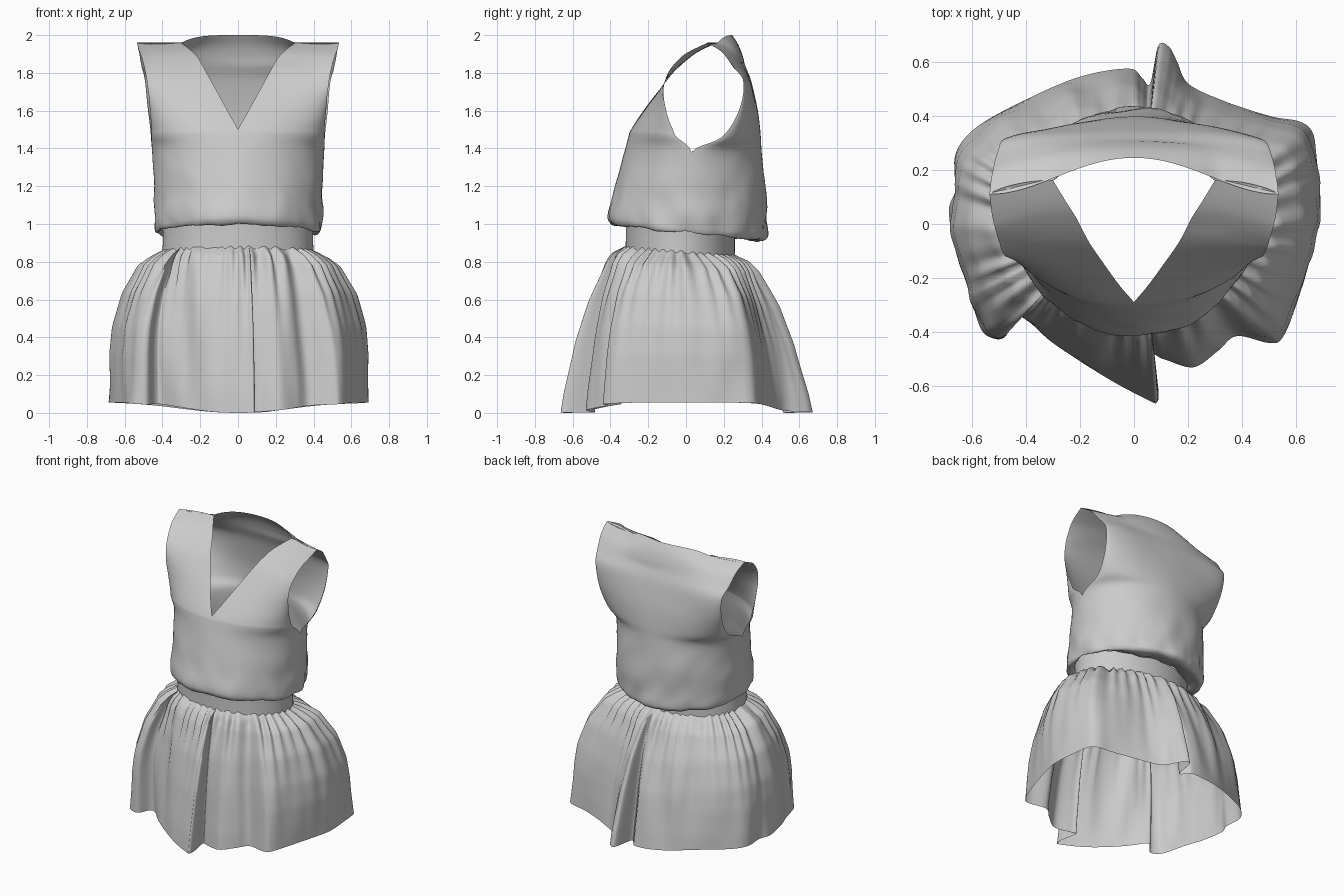
import bpy, bmesh, math
from mathutils import Vector, noise

if "Cube" in bpy.data.objects:
    bpy.data.objects.remove(bpy.data.objects["Cube"])


def catmull(pts, sub, closed=False):
    """Smoothly resample a list of equal-length tuples."""
    n, out = len(pts), []
    get = (lambda i: pts[i % n]) if closed else (lambda i: pts[min(max(i, 0), n - 1)])
    for i in range(n if closed else n - 1):
        for j in range(sub):
            t = j / sub
            out.append([0.5 * (2 * b + (c - a) * t + (2 * a - 5 * b + 4 * c - d) * t * t
                        + (3 * b - a - 3 * c + d) * t ** 3)
                        for a, b, c, d in zip(get(i - 1), get(i), get(i + 1), get(i + 2))])
    if not closed:
        out.append(list(pts[-1]))
    return out


def lerp_table(table, h):
    for (h0, v0), (h1, v1) in zip(table, table[1:]):
        if h <= h1:
            return v0 + (v1 - v0) * (h - h0) / (h1 - h0)
    return table[-1][1]


def add_grid(bm, rows, closed=False):
    vs = [[bm.verts.new(p) for p in row] for row in rows]
    n = len(vs[0])
    for a, b in zip(vs, vs[1:]):
        for j in range(n if closed else n - 1):
            k = (j + 1) % n
            bm.faces.new((a[j], a[k], b[k], b[j]))


def finish(bm, name):
    bmesh.ops.recalc_face_normals(bm, faces=bm.faces)
    me = bpy.data.meshes.new(name)
    bm.to_mesh(me)
    bm.free()
    ob = bpy.data.objects.new(name, me)
    bpy.context.collection.objects.link(ob)
    for p in me.polygons:
        p.use_smooth = True
    return ob


# Bodice: half panels, rows of (z, inner x, inner y, outer x, outer y, roundness)
lower = [(0.985, 0.40, -0.02), (0.955, 0.425, 0.0), (0.965, 0.44, 0.0),
         (1.02, 0.445, 0.01), (1.2, 0.445, 0.02), (1.38, 0.455, 0.03)]
front_y = [-0.32, -0.375, -0.405, -0.41, -0.37, -0.325]
back_y = [0.26, 0.36, 0.415, 0.43, 0.42, 0.40]
front = [(z, 0, y, x, yo, 0.5) for (z, x, yo), y in zip(lower, front_y)] + [
    (1.46, 0, -0.305, 0.46, -0.05, 0.55), (1.5, 0, -0.29, 0.46, -0.07, 0.55),
    (1.58, 0.045, -0.235, 0.465, -0.10, 0.6), (1.7, 0.11, -0.15, 0.475, -0.12, 0.7),
    (1.8, 0.165, -0.07, 0.49, -0.095, 0.8), (1.88, 0.212, 0.02, 0.51, -0.03, 0.8),
    (1.92, 0.25, 0.08, 0.525, 0.03, 0.8), (1.957, 0.30, 0.162, 0.535, 0.11, 0.8)]
back = [(z, 0, y, x, yo, 0.5) for (z, x, yo), y in zip(lower, back_y)] + [
    (1.46, 0, 0.395, 0.46, 0.19, 0.5), (1.6, 0, 0.38, 0.475, 0.28, 0.5),
    (1.75, 0, 0.35, 0.49, 0.305, 0.6), (1.83, 0, 0.32, 0.51, 0.25, 0.8),
    (1.91, 0, 0.285, 0.525, 0.19, 1.2), (1.96, 0, 0.245, 0.535, 0.11, 2.2)]

bm = bmesh.new()
COLS = 24
for table, is_back in ((front, False), (back, True)):
    for side in (1, -1):
        rows = []
        for z, xi, yi, xo, yo, k in catmull(table, 5):
            xi, row = max(xi, 0), []
            for j in range(COLS + 1):
                s = math.sin(math.pi / 2 * j / COLS)
                x = xi + (xo - xi) * s
                y = yo + (yi - yo) * max(1 - s * s, 0) ** k
                fade = min(max((1.3 - z) / 0.25, 0), 1)
                zz = z - 0.11 * y * fade
                if is_back and z > 1.85:      # raised back neckline
                    zz += 0.04 * (z - 1.85) / 0.11 * max(0, 1 - (x / 0.3) ** 4)
                row.append((side * x, y, zz))
            rows.append(row)
        add_grid(bm, rows)
bmesh.ops.remove_doubles(bm, verts=bm.verts, dist=0.002)
bmesh.ops.recalc_face_normals(bm, faces=bm.faces)
bm.normal_update()
# Soft cloth wrinkles, strongest near the gathered waist
for v, nrm in [(v, v.normal.copy()) for v in bm.verts]:
    c = v.co.copy()
    low = min(max((1.4 - c.z) / 0.4, 0), 1)
    w = 0.016 * low * noise.noise(Vector((c.x * 7, c.y * 7, c.z * 8 + c.x * 4)))
    w += 0.007 * low ** 2 * noise.noise(Vector((c.x * 20, c.y * 20, c.z * 8)))
    if c.z < 1.85:
        w += 0.006 * noise.noise(c * 4)
    v.co += nrm * w
finish(bm, "bodice")


# Waistband: plain tilted tube
def waist(a, r=1.0):
    return 0.40 * r * math.cos(a), -0.03 + 0.29 * r * math.sin(a)


bm = bmesh.new()
rows = []
for z, r in ((0.985, 1.0), (0.95, 0.995), (0.90, 0.995), (0.835, 1.0)):
    pts = [waist(2 * math.pi * i / 96, r) for i in range(96)]
    rows.append([(x, y, z - 0.08 * y) for x, y in pts])
add_grid(bm, rows, True)
finish(bm, "waistband")

# Skirt: waist ellipse lofted to a folded hem outline
hem = [(0.69, 0.05), (0.675, 0.25), (0.66, 0.34), (0.61, 0.38), (0.5, 0.40), (0.32, 0.46),
       (0.2, 0.52), (0.16, 0.6), (0.13, 0.655), (0.09, 0.66), (0.06, 0.52), (0.03, 0.54),
       (-0.02, 0.575), (-0.2, 0.545), (-0.4, 0.46), (-0.58, 0.36), (-0.66, 0.26),
       (-0.66, 0.13), (-0.685, 0.05), (-0.66, -0.1), (-0.62, -0.22), (-0.57, -0.38),
       (-0.53, -0.42), (-0.48, -0.42), (-0.44, -0.355), (-0.40, -0.35), (-0.3, -0.44),
       (-0.1, -0.57), (0.05, -0.65), (0.085, -0.66), (0.09, -0.61), (0.07, -0.49),
       (0.11, -0.50), (0.22, -0.53), (0.31, -0.47), (0.38, -0.415), (0.5, -0.44),
       (0.55, -0.42), (0.6, -0.3), (0.66, -0.1)]
flare_side = [(0, 0), (0.03, 0.14), (0.1, 0.43), (0.28, 0.75), (0.5, 0.94), (0.68, 1), (1, 1)]
flare_front = [(0, 0), (0.04, 0.18), (0.1, 0.3), (0.33, 0.57), (0.57, 0.77), (0.88, 0.95), (1, 1)]
outline = catmull(hem, 8, True)
bm = bmesh.new()
rows = []
for i in range(37):
    h = (i / 36) ** 1.5
    row = []
    for hx, hy in outline:
        a = math.atan2(hy + 0.03 * 0.5, hx)
        a = math.atan2(math.sin(a) / 0.95, math.cos(a))
        wx, wy = waist(a, 1.005)
        c2 = math.cos(a) ** 2
        t = c2 * lerp_table(flare_side, h) + (1 - c2) * lerp_table(flare_front, h)
        ca, sa = math.cos(a), math.sin(a)
        wob = noise.noise(Vector((ca * 3, sa * 3, 0.5)))
        # tight gathers at the seam, broad folds lower down
        g = 0.024 * math.exp(-h * 5) * min(h / 0.05, 1) * math.sin(38 * a + 7 * wob)
        g += 0.028 * h * (1 - h) * 4 * noise.noise(Vector((ca * 5, sa * 5, h * 1.2)))
        top = 0.85 - 0.08 * wy + 0.008 * math.sin(38 * a + 7 * wob + 1)
        bot = 0.06 - 0.055 * sa ** 4
        row.append((wx + (hx - wx) * t + g * ca, wy + (hy - wy) * t + g * sa,
                    top + (bot - top) * h))
    rows.append(row)
add_grid(bm, rows, True)
low_z = min(v.co.z for v in bm.verts)
for v in bm.verts:
    v.co.z -= low_z * max(0, 1 - v.co.z / 0.5)
finish(bm, "gathered_skirt")
